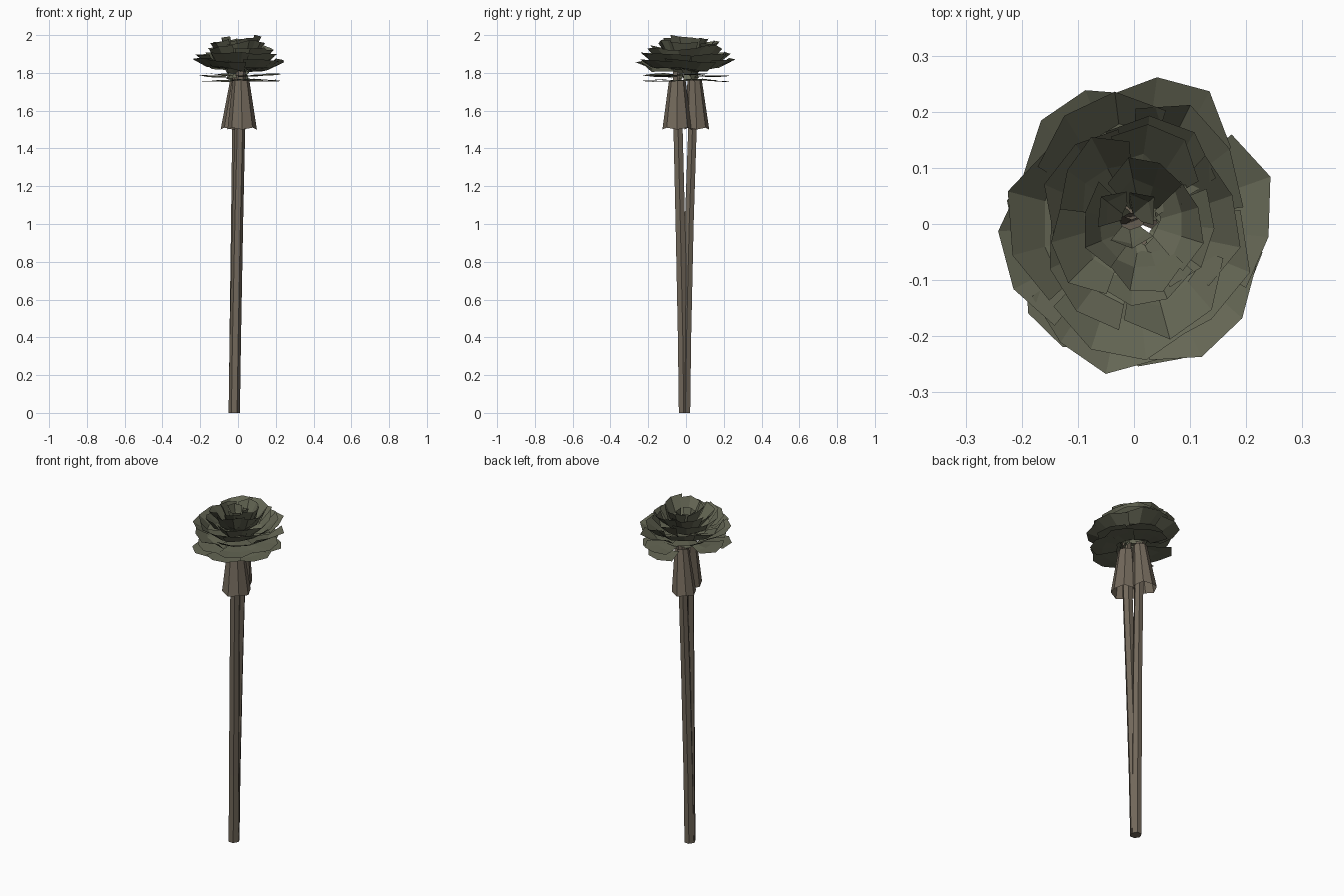
import bpy, bmesh, random
from math import sin, cos, radians, pi

if "Cube" in bpy.data.objects:
    bpy.data.objects.remove(bpy.data.objects["Cube"])

random.seed(7)

def material(name, rgb):
    m = bpy.data.materials.new(name)
    m.diffuse_color = (*rgb, 1)
    m.use_nodes = True
    m.node_tree.nodes["Principled BSDF"].inputs["Base Color"].default_value = m.diffuse_color
    return m

LEAF = material("dull_green", (0.13, 0.135, 0.09))
BARK = material("bark", (0.17, 0.14, 0.105))

def finish(name, bm, mat):
    me = bpy.data.meshes.new(name)
    bm.to_mesh(me)
    bm.free()
    me.materials.append(mat)
    ob = bpy.data.objects.new(name, me)
    bpy.context.collection.objects.link(ob)
    return ob

def tube(name, rings, sides, mat, caps=True, ragged=0.0):
    """Loft of horizontal polygons; rings are (x, y, z, radius)."""
    bm = bmesh.new()
    loops = []
    for k, (x, y, z, r) in enumerate(rings):
        j = ragged if k == 0 else 0
        loops.append([bm.verts.new((x + r * cos(2 * pi * i / sides),
                                    y + r * sin(2 * pi * i / sides),
                                    z + (j if i % 2 else 0))) for i in range(sides)])
    for a, b in zip(loops, loops[1:]):
        for i in range(sides):
            n = (i + 1) % sides
            bm.faces.new((a[i], a[n], b[n], b[i]))
    if caps:
        bm.faces.new(loops[0][::-1])
        bm.faces.new(loops[-1])
    return finish(name, bm, mat)

# Two stems leaning apart
tube("front_stem", [(-.02, -.012, 0, .03), (-.014, -.017, .4, .03),
                    (-.002, -.03, 1.0, .029), (.01, -.042, 1.5, .028),
                    (.015, -.046, 1.81, .026)], 6, BARK)
tube("back_stem", [(-.02, -.003, 0, .029), (-.017, .003, .4, .028),
                   (-.01, .017, 1.0, .027), (-.005, .034, 1.5, .026),
                   (-.005, .04, 1.81, .025)], 6, BARK)

# Hollow flared skirts of dead leaves
tube("front_skirt", [(.022, -.047, 1.5, .078), (.016, -.046, 1.76, .044)],
     8, BARK, False, .01)
tube("back_skirt", [(-.026, .057, 1.5, .066), (-.004, .046, 1.76, .038)],
     8, BARK, False, .01)

def petal(bm, centre, angle, span, profile, wobble, cols=3):
    """Faceted leaf fan; profile is (radius, z) from root to tip."""
    rows = []
    tip = len(profile) - 1
    roll = random.uniform(-1, 1) * wobble
    for k, (r, z) in enumerate(profile):
        row = []
        for i in range(cols + 1):
            u = i / cols * 2 - 1
            t = radians(angle + u * span / 2)
            rr = r * (1 - (.12 * u * u if k == tip else 0)) + random.uniform(-.01, .01)
            zz = z + roll * u + random.uniform(-.5, .5) * wobble
            row.append(bm.verts.new((centre[0] + rr * .96 * cos(t),
                                     centre[1] + rr * 1.07 * sin(t), zz)))
        rows.append(row)
    for a, b in zip(rows, rows[1:]):
        for i in range(cols):
            bm.faces.new((a[i], b[i], b[i + 1], a[i + 1]))

def rosette(name, centre, angles, span, profile, wobble=.014, cols=3):
    bm = bmesh.new()
    for n, a in enumerate(angles):
        lift = .006 * (n % 2)
        petal(bm, centre, a + random.uniform(-8, 8), span,
              [(r, z + lift) for r, z in profile], wobble, cols)
    return finish(name, bm, LEAF)

def around(n, start=0):
    return [start + 360 * i / n for i in range(n)]

# Flat lower leaves, open towards the back left
rosette("flat_leaves_low", (0, 0), [-130, -75, -20, 35, 75], 60,
        [(.1, 1.762), (.17, 1.756), (.24, 1.756)], .004)
rosette("flat_leaves_high", (0, .005), [190, -118, -55, 5, 60], 62,
        [(.07, 1.782), (.15, 1.781), (.235, 1.786)], .006)
# Small leaves round the neck
rosette("neck_leaves", (0, 0), around(5, 20), 76,
        [(.06, 1.765), (.05, 1.79), (.08, 1.82)], .008, 2)
# Cupped head, widest layer first
rosette("outer_leaves", (.005, 0), around(6, 10), 68,
        [(.06, 1.818), (.17, 1.825), (.255, 1.865)])
rosette("second_leaves", (-.005, 0), around(5, 40), 80,
        [(.05, 1.828), (.16, 1.85), (.23, 1.9)], .016)
rosette("third_leaves", (.01, -.005), around(5, 5), 82,
        [(.04, 1.835), (.13, 1.87), (.19, 1.93)], .018)
rosette("fourth_leaves", (.0, .01), around(5, 60), 80,
        [(.04, 1.845), (.10, 1.89), (.155, 1.96)], .018)
rosette("inner_leaves", (.015, 0), around(4, 90), 92,
        [(.035, 1.855), (.075, 1.91), (.115, 1.978)], .014)
rosette("heart_leaves", (-.01, .01), around(3, 30), 100,
        [(.02, 1.87), (.04, 1.92), (.06, 1.96)], .01, 2)
